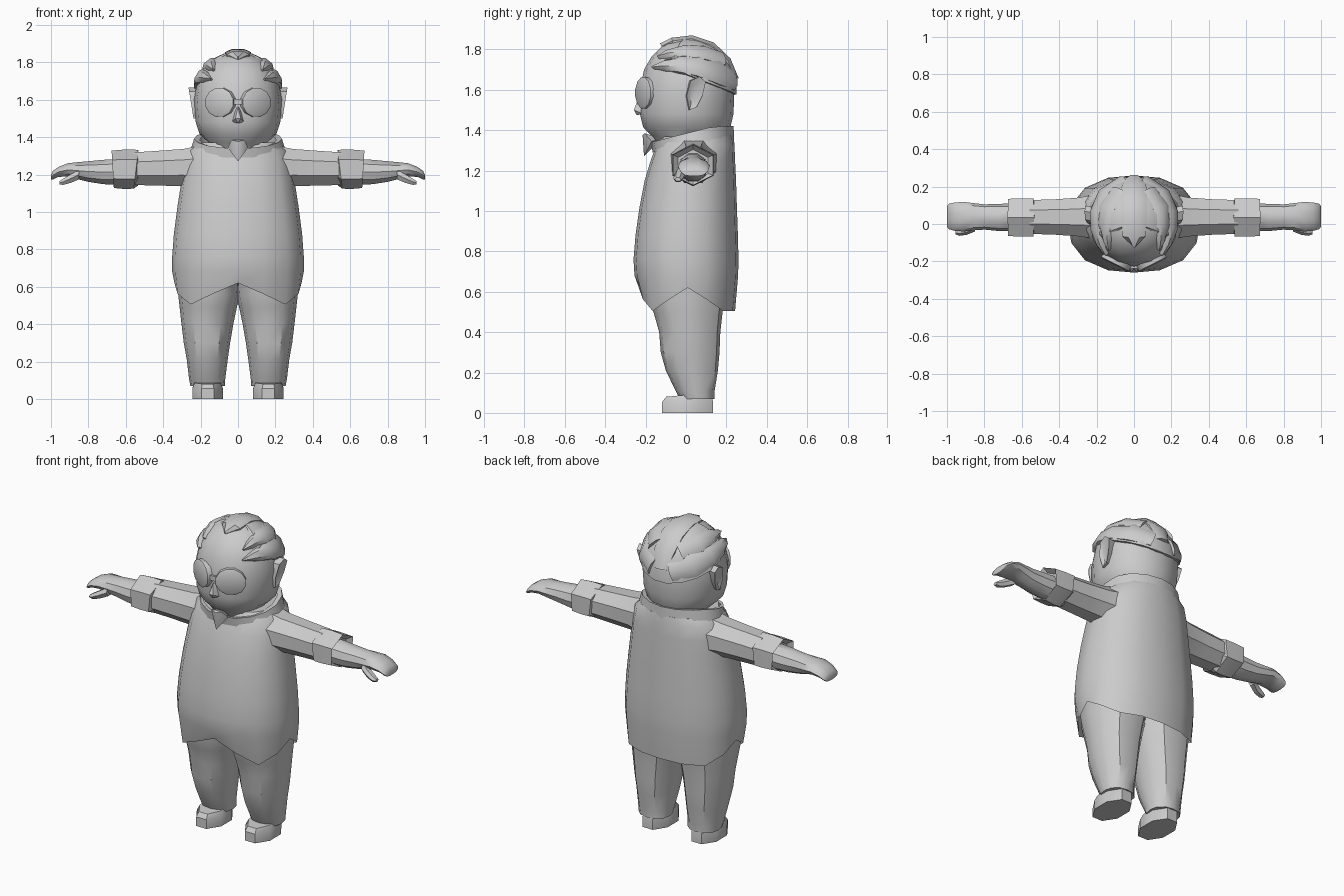
import bpy, bmesh, math
from mathutils import Vector

grey = bpy.data.materials.new("soft_grey")
grey.diffuse_color = (0.6, 0.6, 0.6, 1)


def make(name, bm):
    bmesh.ops.recalc_face_normals(bm, faces=bm.faces)
    me = bpy.data.meshes.new(name)
    bm.to_mesh(me)
    bm.free()
    me.materials.append(grey)
    ob = bpy.data.objects.new(name, me)
    bpy.context.collection.objects.link(ob)
    return ob


def loft(name, rings, start=True, end=True, closed=True):
    """Skin a list of equal-length point rings."""
    bm = bmesh.new()
    vs = [[bm.verts.new(p) for p in r] for r in rings]
    n = len(vs[0])
    for a, b in zip(vs, vs[1:]):
        for i in range(n if closed else n - 1):
            j = (i + 1) % n
            bm.faces.new((a[i], a[j], b[j], b[i]))
    if start:
        bm.faces.new(vs[0][::-1])
    if end:
        bm.faces.new(vs[-1])
    return make(name, bm)


def oval(x0, x1, y0, y1, z, n=16, e=2.0, turn=0.0):
    """Horizontal superellipse ring; z may be a function of the angle."""
    pts = []
    for i in range(n):
        a = 2 * math.pi * (i + turn) / n
        c, s = math.cos(a), math.sin(a)
        k = (abs(c) ** e + abs(s) ** e) ** (-1 / e)
        h = z(a) if callable(z) else z
        pts.append(((x0 + x1) / 2 + (x1 - x0) / 2 * c * k,
                    (y0 + y1) / 2 + (y1 - y0) / 2 * s * k, h))
    return pts


def limb_ring(s, x, y0, y1, z0, z1, n, turn=0.0, slant=0.0):
    """Upright ring around an arm that runs along x."""
    pts = []
    for i in range(n):
        a = 2 * math.pi * (i + turn) / n
        pts.append((s * (x + slant * math.sin(a)), (y0 + y1) / 2 + (y1 - y0) / 2 * math.cos(a),
                    (z0 + z1) / 2 + (z1 - z0) / 2 * math.sin(a)))
    return pts


# Coat with a zigzag hem: low at the front corners and back, raised at front centre and sides
def hem(a):
    d = math.degrees(a) % 360
    if 45 <= d <= 135:
        return 0.505
    return 0.505 + 0.115 * abs((d % 90) - 45) / 45


coat = [(0.34, -0.225, 0.243, hem), (0.352, -0.255, 0.258, 0.68), (0.352, -0.26, 0.26, 0.76),
        (0.343, -0.25, 0.257, 0.88), (0.325, -0.23, 0.252, 1.02), (0.305, -0.205, 0.248, 1.15),
        (0.29, -0.175, 0.243, 1.25), (0.265, -0.145, 0.24, 1.33), (0.215, -0.13, 0.235, 1.37)]
loft("coat", [oval(-w, w, f, b, z, e=2.35) for w, f, b, z in coat], start=False)

# Collar leaning down towards the front
def tilted(back, front):
    return lambda a: (back + front) / 2 + (back - front) / 2 * min(1, math.sin(a) * 1.3 + 0.3)

loft("collar", [oval(-0.255, 0.255, -0.165, 0.238, tilted(1.345, 1.29)),
                oval(-0.235, 0.235, -0.175, 0.236, tilted(1.42, 1.34)),
                oval(-0.205, 0.205, -0.15, 0.215, tilted(1.415, 1.335))], False, False)

# Head
head = [(0.15, -0.13, 0.18, 1.31), (0.155, -0.17, 0.2, 1.37), (0.205, -0.212, 0.22, 1.415),
        (0.226, -0.228, 0.235, 1.48), (0.235, -0.228, 0.24, 1.6), (0.217, -0.208, 0.227, 1.7),
        (0.185, -0.17, 0.19, 1.765), (0.13, -0.12, 0.14, 1.815), (0.06, -0.06, 0.07, 1.845)]
loft("head", [oval(-w, w, f, b, z, e=2.1) for w, f, b, z in head])


def scalp(az, el, r=0.0):
    """Point on the skull; azimuth 0 is the back, 180 the front."""
    a, e = math.radians(az), math.radians(el)
    return Vector(((0.235 + r) * math.sin(a) * math.cos(e),
                   0.008 + (0.235 + r) * math.cos(a) * math.cos(e), 1.6 + (0.247 + r) * math.sin(e)))


# Hair cap with a rim turned in to the skull
rows = []
for az in range(-130, 131, 20):
    low = -6 + 34 * min(1, abs(az) / 115) ** 1.6
    els = [low + (84 - low) * k / 6 for k in range(7)]
    edge = -0.01 if abs(az) == 130 else 0.012
    rows.append([scalp(az, low, -0.02)] + [scalp(az, e, edge) for e in els] + [scalp(az, 88, -0.01)])
loft("hair_cap", rows, False, False, closed=False)


def lock(name, path):
    """Raised ribbon of hair along (azimuth, elevation, half width) points."""
    pts = [scalp(a, e) for a, e, w in path]
    rings = []
    for i, p in enumerate(pts):
        t = (pts[min(i + 1, len(pts) - 1)] - pts[max(i - 1, 0)]).normalized()
        n = (p - Vector((0, 0.008, 1.6))).normalized()
        side = t.cross(n).normalized()
        w = path[i][2]
        rings.append([p + side * w * k + n * h for k, h in
                      ((-1, -0.02), (-1, 0.008), (-0.5, 0.024), (0.5, 0.024), (1, 0.008), (1, -0.02))])
    loft(name, rings)


lock("crown_lock", [(0, 12, 0.04), (0, 35, 0.065), (0, 60, 0.07), (0, 85, 0.07),
                    (180, 72, 0.06), (180, 58, 0.004)])
for s, tag in ((-1, "left"), (1, "right")):
    lock("side_lock_" + tag, [(s * 15, 10, 0.05), (s * 45, 19, 0.065), (s * 75, 27, 0.055),
                              (s * 100, 30, 0.045), (s * 122, 29, 0.03), (s * 140, 25, 0.004)])
    lock("upper_lock_" + tag, [(s * 25, 38, 0.05), (s * 60, 47, 0.055), (s * 95, 50, 0.045),
                               (s * 125, 44, 0.025), (s * 138, 38, 0.004)])

    # Ear: tapered plate leaning outward
    outline = [(0.01, 1.5), (-0.005, 1.57), (0.015, 1.645), (0.06, 1.665), (0.09, 1.64), (0.075, 1.575), (0.045, 1.515)]
    loft("ear_" + tag, [[(s * 0.215, y, z) for y, z in outline],
                        [(s * (0.238 + 0.16 * (z - 1.5)), y + 0.008, z) for y, z in outline],
                        [(s * (0.228 + 0.16 * (z - 1.5)), 0.045 + (y - 0.045) * 0.55,
                          1.59 + (z - 1.59) * 0.6) for y, z in outline]])

    # Goggle lens wrapped around the face
    yaw = math.radians(27)
    rings = []
    for r, d in ((0.086, -0.03), (0.086, 0.008), (0.075, 0.014)):
        ring = []
        for i in range(12):
            a = 2 * math.pi * (i + 0.5) / 12
            u = r * math.cos(a)
            ring.append((s * (0.097 + u * math.cos(yaw) + d * math.sin(yaw)),
                         -0.206 + u * math.sin(yaw) - d * math.cos(yaw), 1.585 + 0.92 * r * math.sin(a)))
        rings.append(ring)
    loft("lens_" + tag, rings)

    # Arm: sleeve, rolled cuff, forearm with hand, thumb
    loft("sleeve_" + tag, [limb_ring(s, *r, 8, 0.5) for r in (
        (0.2, -0.09, 0.17, 1.11, 1.365), (0.29, -0.075, 0.15, 1.13, 1.345),
        (0.42, -0.065, 0.14, 1.133, 1.335), (0.56, -0.06, 0.135, 1.137, 1.325))])
    loft("cuff_" + tag, [limb_ring(s, *r, 6, 0.5, sl) for *r, sl in (
        (0.535, -0.06, 0.13, 1.14, 1.32, 0), (0.545, -0.083, 0.153, 1.125, 1.332, -0.012),
        (0.6, -0.083, 0.153, 1.122, 1.334, 0), (0.67, -0.08, 0.15, 1.128, 1.328, 0.006),
        (0.645, -0.05, 0.12, 1.145, 1.305, 0))])
    loft("forearm_hand_" + tag, [limb_ring(s, *r, 10) for r in (
        (0.6, -0.04, 0.11, 1.14, 1.29), (0.72, -0.038, 0.108, 1.145, 1.282),
        (0.8, -0.03, 0.105, 1.158, 1.274), (0.86, -0.034, 0.112, 1.174, 1.268),
        (0.91, -0.04, 0.118, 1.188, 1.262), (0.96, -0.036, 0.115, 1.186, 1.242),
        (0.99, -0.028, 0.108, 1.172, 1.22), (1.0, -0.015, 0.095, 1.172, 1.198))])
    loft("thumb_" + tag, [limb_ring(s, *r, 6) for r in (
        (0.85, -0.04, 0.02, 1.17, 1.23), (0.895, -0.058, -0.005, 1.152, 1.205),
        (0.935, -0.063, -0.015, 1.142, 1.18), (0.955, -0.055, -0.025, 1.146, 1.166))])

    # Trouser leg
    leg = [(0.07, 0.255, -0.03, 0.14, 0.07), (0.068, 0.262, -0.052, 0.142, 0.11),
           (0.055, 0.274, -0.1, 0.158, 0.21), (0.042, 0.29, -0.125, 0.166, 0.3),
           (0.025, 0.302, -0.133, 0.17, 0.4), (0.006, 0.312, -0.158, 0.18, 0.49),
           (-0.01, 0.32, -0.18, 0.19, 0.56), (-0.02, 0.325, -0.19, 0.2, 0.7)]
    loft("trouser_leg_" + tag, [[(s * x, y, z) for x, y, z in oval(*r, n=12, e=2.3)] for r in leg])

    # Shoe with a low toe
    def shoe(x0, x1, y0, y1, z0, z1):
        return [(s * x, y, z0 + (z1 - z0) * (y - y0) / (y1 - y0))
                for x, y, z in oval(x0, x1, y0, y1, 0, n=8, e=3.2, turn=0.5)]
    loft("shoe_" + tag, [shoe(0.08, 0.245, -0.12, 0.135, 0, 0), shoe(0.08, 0.245, -0.12, 0.135, 0.055, 0.06),
                         shoe(0.092, 0.233, -0.1, 0.125, 0.08, 0.1)])

# Goggle bridge
loft("goggle_bridge", [[(x, y, z) for y, z in ((-0.2, 1.575), (-0.238, 1.575), (-0.238, 1.605), (-0.2, 1.605))]
                       for x in (-0.035, 0.035)])


# Nose and goatee: small pointed solids
def spike(name, base, tips):
    bm = bmesh.new()
    for p in base + tips:
        bm.verts.new(p)
    bmesh.ops.convex_hull(bm, input=bm.verts[:])
    make(name, bm)


spike("nose", [(-0.035, -0.21, 1.48), (0.035, -0.21, 1.48), (-0.015, -0.21, 1.56), (0.015, -0.21, 1.56)],
      [(-0.014, -0.258, 1.5), (0.014, -0.258, 1.5), (0, -0.236, 1.56), (0, -0.245, 1.475)])
spike("goatee", [(-0.055, -0.17, 1.345), (0.055, -0.17, 1.345), (-0.035, -0.205, 1.385),
                 (0.035, -0.205, 1.385), (0, -0.12, 1.36)], [(0, -0.215, 1.375), (0, -0.208, 1.27)])

# Smooth shading with sharp edges kept
bpy.ops.object.select_all(action='SELECT')
bpy.context.view_layer.objects.active = bpy.data.objects["coat"]
bpy.ops.object.shade_smooth_by_angle(angle=math.radians(35))
